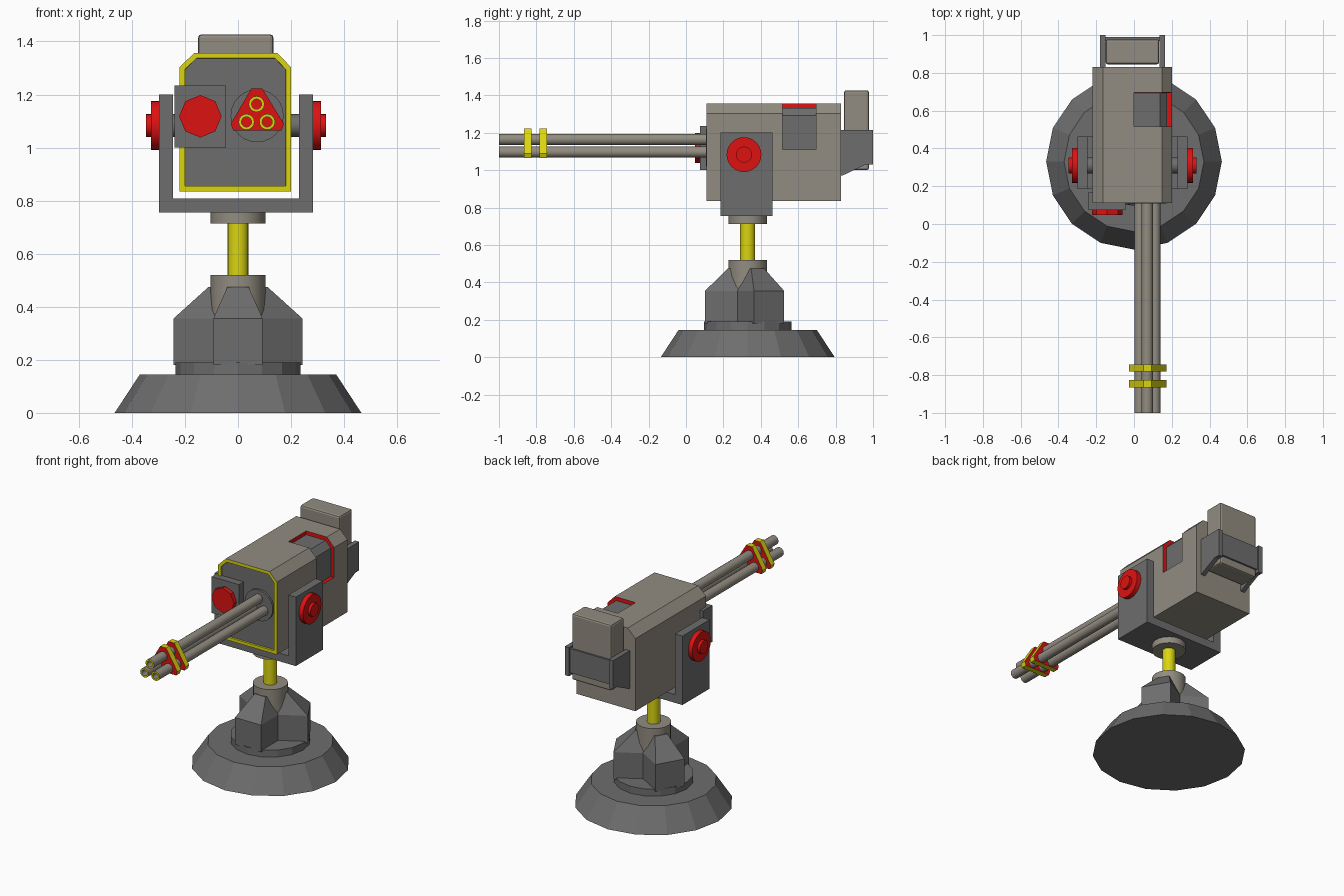
import bpy, bmesh, math
from mathutils import Matrix, Vector

if "Cube" in bpy.data.objects:
    bpy.data.objects.remove(bpy.data.objects["Cube"])


def material(name, rgb):
    m = bpy.data.materials.new(name)
    m.diffuse_color = (*rgb, 1)
    m.use_nodes = True
    m.node_tree.nodes["Principled BSDF"].inputs["Base Color"].default_value = m.diffuse_color
    return m


GRAY = material("dark gray", (0.155, 0.155, 0.155))
TAN = material("warm gray", (0.29, 0.265, 0.22))
YELLOW = material("yellow", (0.70, 0.66, 0.006))
RED = material("red", (0.72, 0.006, 0.006))
CY = 0.33   # pedestal axis in y


def finish(name, bm, mats, smooth=False):
    me = bpy.data.meshes.new(name)
    bmesh.ops.recalc_face_normals(bm, faces=bm.faces)
    bm.to_mesh(me)
    bm.free()
    ob = bpy.data.objects.new(name, me)
    bpy.context.collection.objects.link(ob)
    for m in mats:
        me.materials.append(m)
    if smooth:
        bpy.context.view_layer.objects.active = ob
        ob.select_set(True)
        bpy.ops.object.shade_smooth_by_angle(angle=math.radians(35))
        ob.select_set(False)
    return ob


def box(name, x0, x1, y0, y1, z0, z1, mat, bevel=0):
    bm = bmesh.new()
    size = Matrix.Diagonal((x1 - x0, y1 - y0, z1 - z0, 1))
    mid = Matrix.Translation(((x0 + x1) / 2, (y0 + y1) / 2, (z0 + z1) / 2))
    bmesh.ops.create_cube(bm, size=1, matrix=mid @ size)
    if bevel:
        bmesh.ops.bevel(bm, geom=bm.edges[:], offset=bevel, segments=2,
                        affect='EDGES', profile=0.5)
    return finish(name, bm, [mat])


def lathe(name, centre, axis, rings, sides, mat, smooth=True, turn=0):
    """Closed solid from (radius, distance along axis) rings."""
    bm = bmesh.new()
    rot = Vector((0, 0, 1)).rotation_difference(Vector(axis)).to_matrix()
    loops = []
    for r, d in rings:
        loops.append([bm.verts.new(Vector(centre) + rot @ Vector((
            r * math.cos(turn + math.tau * i / sides),
            r * math.sin(turn + math.tau * i / sides), d))) for i in range(sides)])
    for a, b in zip(loops, loops[1:]):
        for i in range(sides):
            j = (i + 1) % sides
            bm.faces.new((a[i], a[j], b[j], b[i]))
    bm.faces.new(loops[0])
    bm.faces.new(loops[-1])
    return finish(name, bm, [mat], smooth)


def prism(bm, profile, stations, axis):
    """Sweep a closed 2D profile through stations along x or y."""
    def place(p, s):
        return (p[0], s, p[1]) if axis == 'y' else (s, p[0], p[1])
    loops = [[bm.verts.new(place(p, s)) for p in profile] for s in stations]
    n = len(profile)
    for a, b in zip(loops, loops[1:]):
        for i in range(n):
            bm.faces.new((a[i], a[(i + 1) % n], b[(i + 1) % n], b[i]))
    caps = bm.faces.new(loops[0]), bm.faces.new(loops[-1])
    bmesh.ops.recalc_face_normals(bm, faces=bm.faces)
    return caps


# Pedestal
UP = (0, 0, 1)
lathe("base", (0, CY, 0), UP, [(0.465, 0), (0.37, 0.145)], 16, GRAY, False)
lathe("base_ring", (0, CY, 0), UP, [(0.235, 0.14), (0.235, 0.19)], 16, GRAY, False)
lathe("column", (0, CY, 0), UP, [(0.103, 0.18), (0.103, 0.52)], 20, TAN)
lathe("piston", (0, CY, 0), UP, [(0.04, 0.5), (0.04, 0.72)], 16, YELLOW)
lathe("swivel_disc", (0, CY, 0), UP, [(0.103, 0.713), (0.103, 0.757)], 20, TAN)

# Three buttress fins around the column
for k in range(3):
    bm = bmesh.new()
    for s in (-1, 1):
        for r, w, z in ((0.228, 0.093, 0.18), (0.228, 0.093, 0.355), (0.04, 0.093, 0.18),
                        (0.04, 0.093, 0.355), (0.105, 0.04, 0.475), (0.04, 0.04, 0.475)):
            bm.verts.new((r, s * w, z))
    bmesh.ops.convex_hull(bm, input=bm.verts[:])
    bm.transform(Matrix.Translation((0, CY, 0)) @
                 Matrix.Rotation(math.radians(120 * k - 90), 4, 'Z'))
    finish("fin_%d" % (k + 1), bm, [GRAY])

# Yoke
bm = bmesh.new()
prism(bm, [(-0.298, 0.755), (0.283, 0.755), (0.283, 1.2), (0.23, 1.2),
           (0.23, 0.808), (-0.245, 0.808), (-0.245, 1.2), (-0.298, 1.2)],
      [0.185, 0.462], 'y')
finish("yoke", bm, [GRAY])
for side, x in ((-1, -0.298), (1, 0.283)):
    lathe("pivot_disc", (x, 0.31, 1.083), (side, 0, 0),
          [(0.093, -0.01), (0.093, 0.03)], 24, RED)
    lathe("pivot_cap", (x, 0.31, 1.083), (side, 0, 0),
          [(0.043, 0.02), (0.043, 0.048)], 20, RED)
    lathe("pivot_pin", (x, 0.31, 1.083), (-side, 0, 0),
          [(0.043, 0), (0.043, 0.09)], 16, GRAY)

# Body: chamfered housing with framed front panel and recessed port
bm = bmesh.new()
front, back = prism(bm, [(-0.22, 0.835), (0.2, 0.835), (0.2, 1.11), (0.2, 1.303),
                         (0.148, 1.357), (0.0, 1.357), (-0.165, 1.357), (-0.22, 1.303)],
                    [0.11, 0.515, 0.695, 0.83], 'y')
port = []
for f in bm.faces:
    c = f.calc_center_median()
    if 0.52 < c.y < 0.69 and c.z > 1.15 and c.x > 0.02:
        port.append(f)
frame = bmesh.ops.inset_region(bm, faces=[front], thickness=0.02, use_even_offset=True)
for f in frame['faces']:
    f.material_index = 2
front.material_index = 1
for f in bmesh.ops.inset_region(bm, faces=[front], thickness=0.0005, depth=-0.012,
                                use_even_offset=True)['faces']:
    f.material_index = 2
walls = bmesh.ops.inset_region(bm, faces=port, thickness=0.0005, depth=-0.024,
                               use_even_offset=True)
for f in walls['faces']:
    f.material_index = 3
for f in port:
    f.material_index = 1
finish("body", bm, [TAN, GRAY, YELLOW, RED])

# Sensor
box("sensor_box", -0.24, -0.045, 0.075, 0.17, 1.0, 1.235, GRAY)
lathe("sensor_lens", (-0.142, 0.08, 1.118), (0, -1, 0),
      [(0.08, 0), (0.08, 0.033)], 8, RED, False)

# Barrel cluster
FWD = (0, -1, 0)
lathe("barrel_mount", (0.072, 0.14, 1.12), FWD, [(0.1, 0), (0.1, 0.032)], 24, GRAY)
for k, (x, z) in enumerate(((0.07, 1.164), (0.032, 1.097), (0.11, 1.097))):
    ob = lathe("barrel_%d" % (k + 1), (x, 0.12, z), FWD,
               [(0.03, 0), (0.03, 1.12), (0.019, 1.12), (0.019, 1.0)], 16, TAN)
    ob.data.materials.append(YELLOW)
    ob.data.materials.append(RED)
    for p in ob.data.polygons:
        if p.normal.y < -0.9:      # muzzle rim and bore floor
            p.material_index = 1 if p.center.y < -0.99 else 2

# Barrel clamps: red faces, yellow rims
for k, y in enumerate((-0.865, -0.782)):
    bm = bmesh.new()
    for cap in prism(bm, [(-0.018, 1.064), (0.164, 1.064), (0.173, 1.09), (0.092, 1.222),
                          (0.05, 1.222), (-0.027, 1.09)], [y, y + 0.038], 'y'):
        cap.material_index = 1
    finish("barrel_clamp_%d" % (k + 1), bm, [YELLOW, RED])

# Rear magazine and its holder
box("magazine", -0.15, 0.133, 0.845, 0.978, 1.0, 1.427, TAN, 0.012)
for name, x in (("left", -0.18), ("right", 0.135)):
    bm = bmesh.new()
    prism(bm, [(0.82, 0.97), (0.835, 0.97), (0.96, 1.03), (1.0, 1.03),
               (1.0, 1.215), (0.82, 1.215)], [x, x + 0.03], 'x')
    finish("holder_arm_" + name, bm, [GRAY])
box("holder_plate", -0.155, 0.14, 0.97, 0.99, 1.05, 1.205, GRAY)
